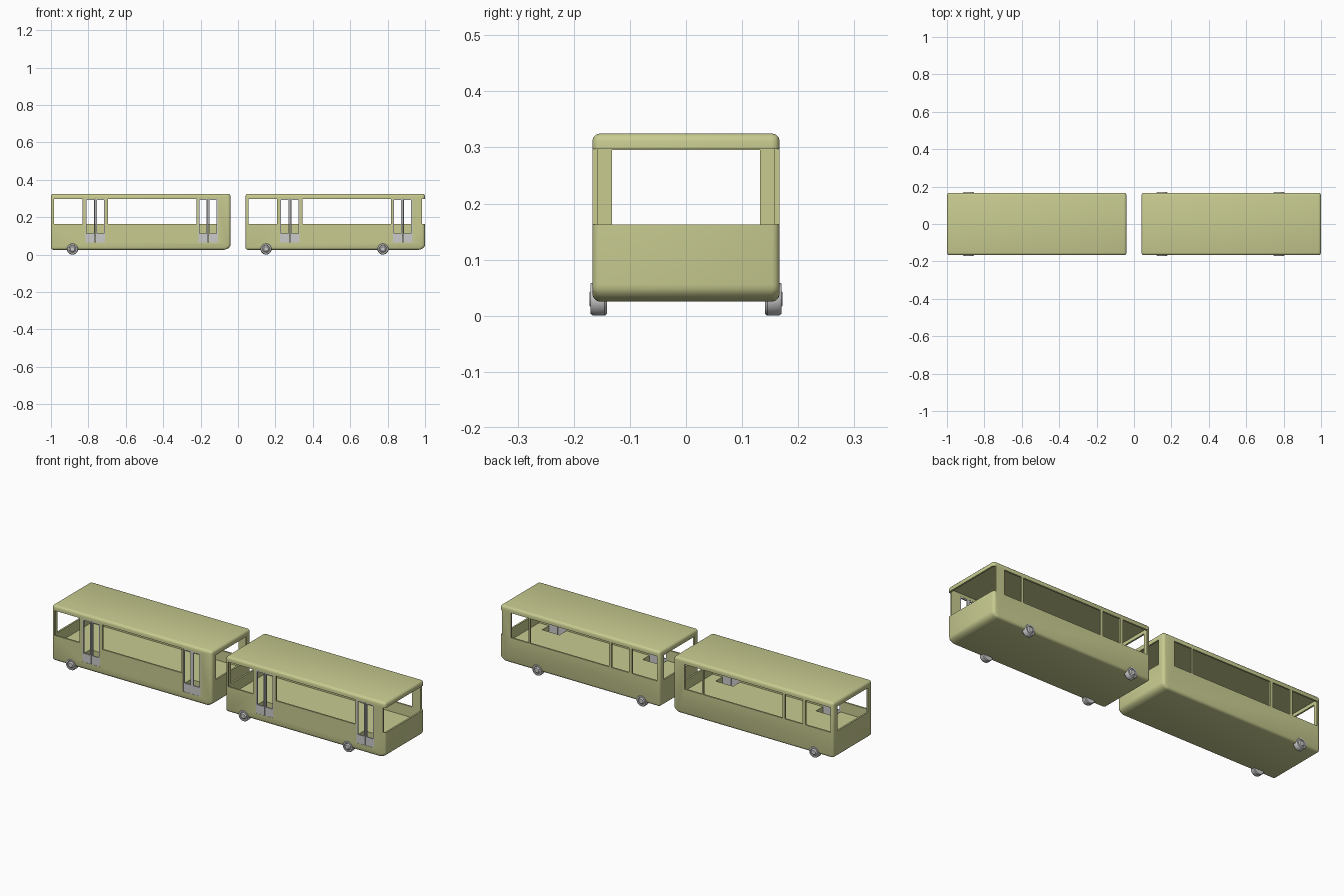
import bpy, bmesh, math
from mathutils import Matrix

if "Cube" in bpy.data.objects:
    bpy.data.objects.remove(bpy.data.objects["Cube"])

paint = bpy.data.materials.new("khaki_paint")
paint.diffuse_color = (0.58, 0.60, 0.28, 1)
paint.use_nodes = True
paint.node_tree.nodes["Principled BSDF"].inputs["Base Color"].default_value = paint.diffuse_color
HALF = 0.167      # half body width
WALL = 0.009      # wall thickness


def finish(name, bm, mat=None, angle=35):
    bmesh.ops.recalc_face_normals(bm, faces=bm.faces)
    me = bpy.data.meshes.new(name)
    bm.to_mesh(me)
    bm.free()
    ob = bpy.data.objects.new(name, me)
    bpy.context.collection.objects.link(ob)
    if mat:
        me.materials.append(mat)
    bpy.ops.object.select_all(action='DESELECT')
    ob.select_set(True)
    bpy.context.view_layer.objects.active = ob
    bpy.ops.object.shade_smooth_by_angle(angle=math.radians(angle))
    return ob


def add_box(bm, x0, x1, y0, y1, z0, z1):
    m = (Matrix.Translation(((x0 + x1) / 2, (y0 + y1) / 2, (z0 + z1) / 2))
         @ Matrix.Diagonal((x1 - x0, y1 - y0, z1 - z0, 1)))
    bmesh.ops.create_cube(bm, size=1, matrix=m)


def cut(ob, *dims):
    bm = bmesh.new()
    add_box(bm, *dims)
    cutter = finish("cutter", bm)
    cutter.hide_render = True
    mod = ob.modifiers.new("cut", 'BOOLEAN')
    mod.operation, mod.solver, mod.object = 'DIFFERENCE', 'EXACT', cutter
    bpy.context.view_layer.objects.active = ob
    bpy.ops.object.modifier_apply(modifier=mod.name)
    bpy.data.objects.remove(cutter)


DOORS = [(0.184, 0.29), (0.788, 0.892)]


def body(name, x, windscreen):
    # rounded shell from a side profile
    prof = [(0, .025), (.935, .025), (.96, .042), (.96, .325), (0, .325)]
    bm = bmesh.new()
    f = bm.faces.new([bm.verts.new((x + px, -HALF, pz)) for px, pz in prof])
    g = bmesh.ops.extrude_face_region(bm, geom=[f])
    bmesh.ops.translate(bm, vec=(0, 2 * HALF, 0),
                        verts=[v for v in g['geom'] if isinstance(v, bmesh.types.BMVert)])
    bmesh.ops.recalc_face_normals(bm, faces=bm.faces)
    bmesh.ops.bevel(bm, geom=bm.edges[:], offset=.014, segments=3,
                    profile=.5, affect='EDGES', clamp_overlap=True)
    ob = finish(name, bm, paint)
    # passenger space above the floor
    cut(ob, x + WALL, x + .96 - WALL, -HALF + WALL, HALF - WALL, .105, .313)
    # side windows, through both walls
    for a, b in [(.016, .168), (.305, .778)]:
        cut(ob, x + a, x + b, -.3, .3, .163, .297)
    # door openings with step wells, and the windows opposite
    for a, b in DOORS:
        cut(ob, x + a, x + b, -.3, -.10, .065, .297)
        cut(ob, x + a, x + b, .1, .3, .163, .297)
    # end windows
    cut(ob, x - .1, x + .03, -.132, .132, .162, .295)
    if windscreen:
        cut(ob, x + .945, x + 1.1, -.3, .3, .163, .297)
    else:
        cut(ob, x + .93, x + 1.1, -.132, .132, .162, .295)
    bpy.ops.object.select_all(action='DESELECT')
    ob.select_set(True)
    bpy.context.view_layer.objects.active = ob
    bpy.ops.object.shade_smooth_by_angle(angle=math.radians(35))


def door(name, x0, x1):
    # two leaves, each a frame with an open pane above a solid panel
    bm = bmesh.new()
    mid, y0, y1, t = (x0 + x1) / 2, -HALF + .001, -HALF + .008, .007
    for a, b in [(x0, mid - .001), (mid + .001, x1)]:
        add_box(bm, a, b, y0, y1, .065, .112)
        add_box(bm, a, b, y0, y1, .291, .297)
        add_box(bm, a, a + t, y0, y1, .112, .291)
        add_box(bm, b - t, b, y0, y1, .112, .291)
    finish(name, bm)


def wheel(name, x, side):
    # lathed tyre and dished hub: (radius, distance from centreline)
    prof = [(0, .141), (.027, .141), (.03, .145), (.03, .165), (.027, .170),
            (.020, .170), (.018, .167), (.012, .172), (0, .172)]
    bm = bmesh.new()
    vs = [bm.verts.new((x, side * d, .03 + r)) for r, d in prof]
    es = [bm.edges.new(p) for p in zip(vs, vs[1:])]
    bmesh.ops.spin(bm, geom=vs + es, cent=(x, 0, .03), axis=(0, 1, 0),
                   angle=2 * math.pi, steps=24)
    bmesh.ops.remove_doubles(bm, verts=bm.verts, dist=.0002)
    finish(name, bm)


# rear car has one axle, front car has two and a full width windscreen
for label, x, screen, axles in [("rear", -1.0, False, [.115]),
                                ("front", .04, True, [.11, .735])]:
    body(label + "_body", x, screen)
    for i, (a, b) in enumerate(DOORS):
        door(f"{label}_door_{i + 1}", x + a, x + b)
    for i, ax in enumerate(axles):
        for side, tag in [(-1, "near"), (1, "far")]:
            wheel(f"{label}_wheel_{i + 1}_{tag}", x + ax, side)
